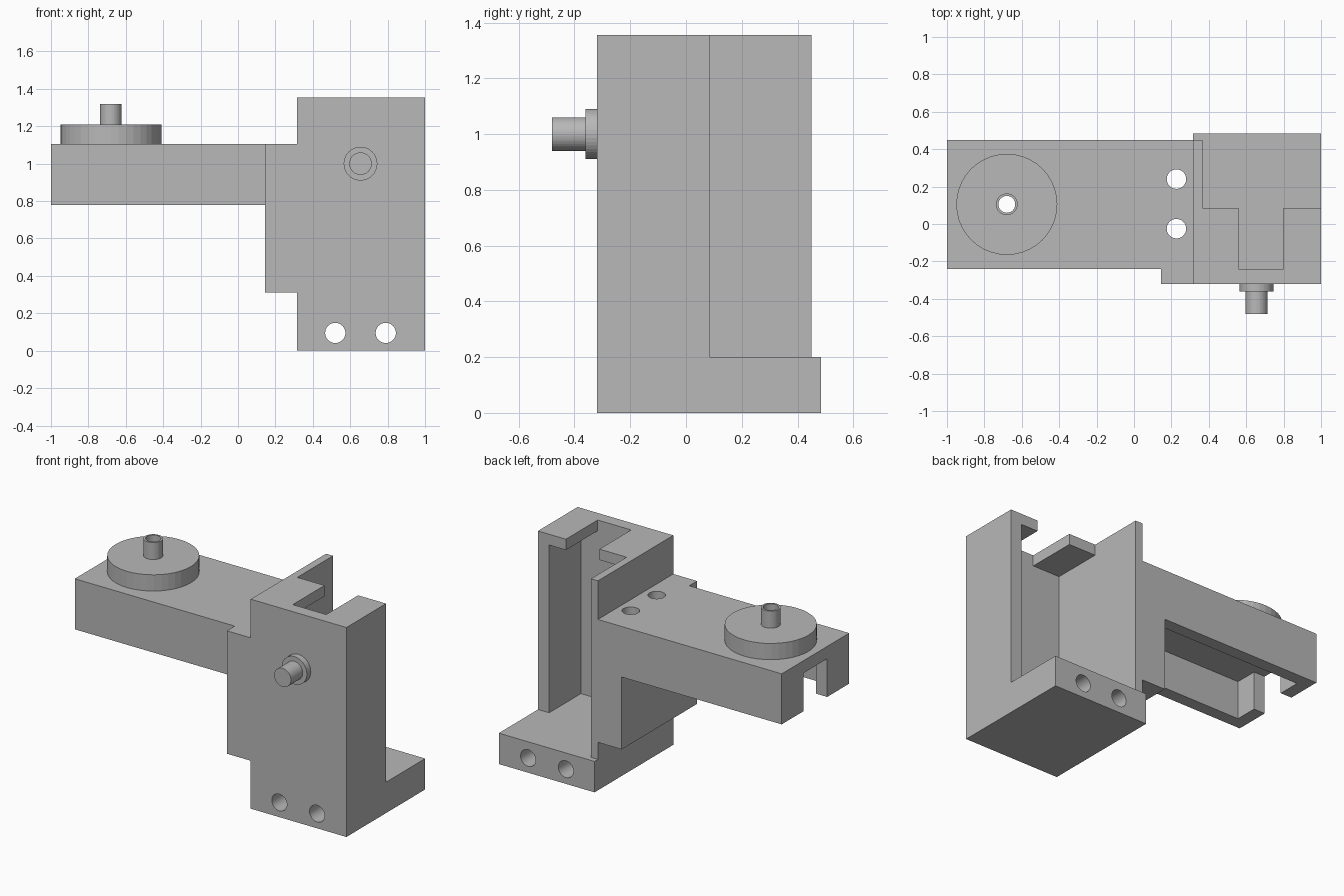
import bpy
from math import pi

cube = bpy.data.objects.get("Cube")
if cube:
    bpy.data.objects.remove(cube, do_unlink=True)

grey = bpy.data.materials.new("plain_grey")
grey.use_nodes = True
COLOUR = (0.48, 0.48, 0.48, 1)
grey.diffuse_color = COLOUR
grey.node_tree.nodes["Principled BSDF"].inputs["Base Color"].default_value = COLOUR


def finish(name):
    ob = bpy.context.object
    ob.name = name
    ob.data.materials.append(grey)
    return ob


def box(name, x, y, z):
    """Box from (min, max) pairs."""
    spans = (x, y, z)
    bpy.ops.mesh.primitive_cube_add(size=1, location=[(a + b) / 2 for a, b in spans])
    bpy.context.object.scale = [b - a for a, b in spans]
    bpy.ops.object.transform_apply(location=True, rotation=True, scale=True)
    return finish(name)


def rod(name, radius, start, length, axis="Z"):
    """Cylinder from a start point along +z or +y."""
    x, y, z = start
    centre = (x, y, z + length / 2) if axis == "Z" else (x, y + length / 2, z)
    turn = (0, 0, 0) if axis == "Z" else (pi / 2, 0, 0)
    bpy.ops.mesh.primitive_cylinder_add(vertices=40, radius=radius, depth=length,
                                        location=centre, rotation=turn)
    bpy.ops.object.transform_apply(location=True, rotation=True, scale=True)
    return finish(name)


def combine(target, tool, operation):
    """Apply a boolean and discard the tool."""
    bpy.context.view_layer.objects.active = target
    mod = target.modifiers.new(operation, "BOOLEAN")
    mod.operation = operation
    mod.solver = "EXACT"
    mod.object = tool
    bpy.ops.object.modifier_apply(modifier=mod.name)
    bpy.data.objects.remove(tool, do_unlink=True)


# Upright tower: one side wall, a hollow front and an open-topped slot
bracket = box("bracket", (0.315, 1), (-0.32, 0.45), (0, 1.355))
for cut in (
    box("back_cut", (0.365, 1.2), (0.085, 0.7), (0.2, 1.6)),
    box("tower_cavity", (0.365, 0.92), (-0.24, 0.3), (0.2, 1.285)),
    box("tower_slot", (0.56, 0.80), (-0.24, 0.3), (1.1, 1.6)),
):
    combine(bracket, cut, "DIFFERENCE")

# Foot, shoulder block and horizontal arm
for part in (
    box("foot", (0.315, 1), (-0.32, 0.485), (0, 0.2)),
    box("shoulder", (0.145, 0.34), (-0.32, 0.45), (0.31, 1.105)),
    box("arm", (-1, 0.2), (-0.24, 0.45), (0.778, 1.105)),
):
    combine(bracket, part, "UNION")

# Channel under the arm, with a narrower opening in its end wall
for cut in (
    box("arm_channel", (-0.92, 0.145), (-0.16, 0.37), (0.5, 1.025)),
    box("arm_slot", (-1.2, -0.8), (-0.015, 0.225), (0.5, 1.025)),
):
    combine(bracket, cut, "DIFFERENCE")

# Screw holes through the foot and the shoulder
for x in (0.52, 0.79):
    combine(bracket, rod("foot_hole", 0.054, (x, -0.6, 0.095), 1.4, "Y"), "DIFFERENCE")
for y in (-0.025, 0.24):
    combine(bracket, rod("shoulder_hole", 0.052, (0.227, y, 0.1), 1.3), "DIFFERENCE")

# Round turntable with a hollow spindle, bored through the arm
HUB = (-0.68, 0.105)
turntable = rod("turntable", 0.27, (*HUB, 1.105), 0.105)
combine(turntable, rod("spindle", 0.058, (*HUB, 1.15), 0.17), "UNION")
for body in (turntable, bracket):
    combine(body, rod("bore", 0.045, (*HUB, 0.9), 0.6), "DIFFERENCE")

# Stepped knob on the front of the tower
rod("knob_collar", 0.09, (0.655, -0.36, 1.0), 0.04, "Y")
rod("knob_shaft", 0.06, (0.655, -0.48, 1.0), 0.125, "Y")
